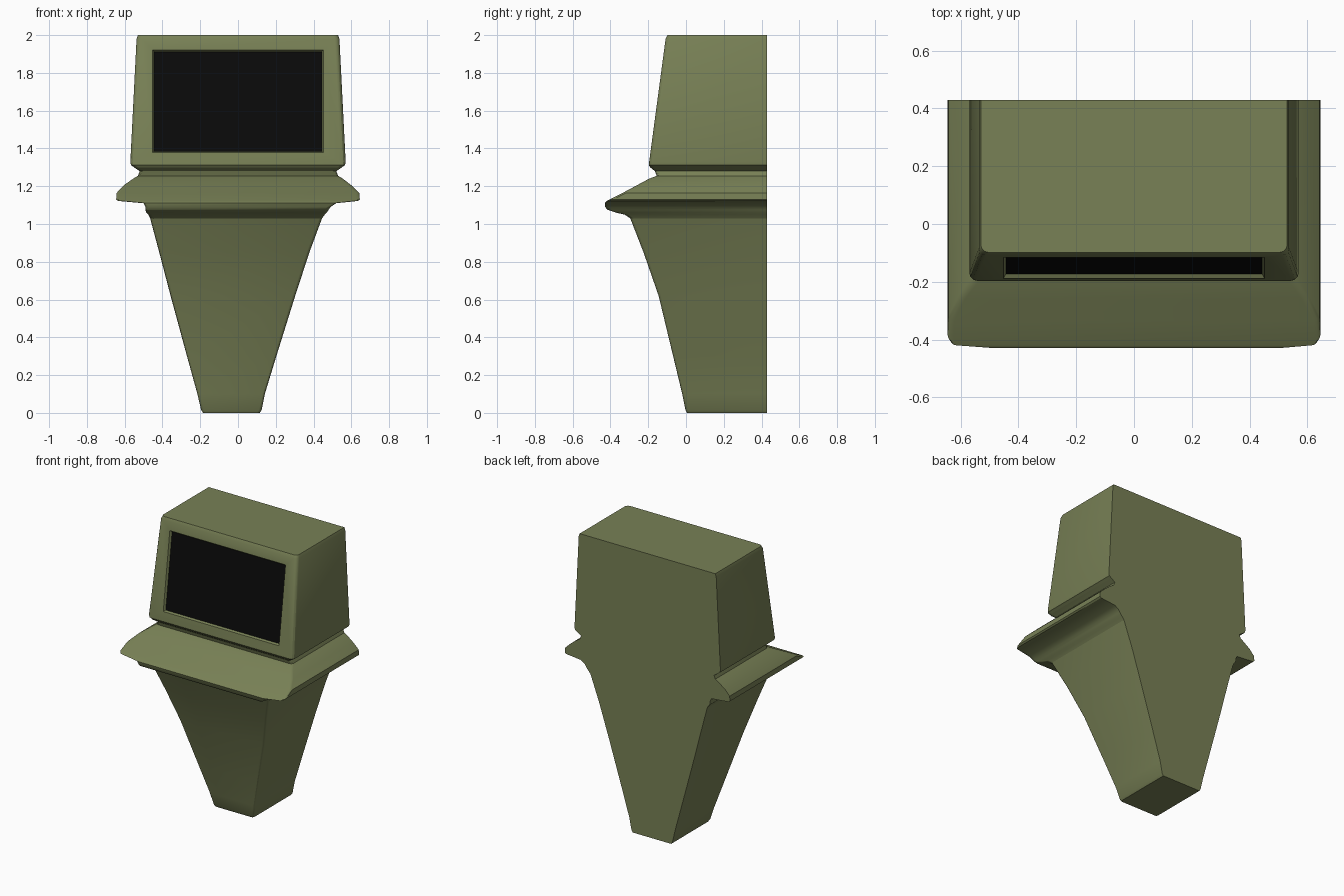
import bpy, bmesh, math

if "Cube" in bpy.data.objects:
    bpy.data.objects.remove(bpy.data.objects["Cube"])

BACK = 0.43


def material(name, rgb):
    m = bpy.data.materials.new(name)
    m.diffuse_color = (*rgb, 1)
    m.use_nodes = True
    m.node_tree.nodes["Principled BSDF"].inputs["Base Color"].default_value = m.diffuse_color
    return m


olive = material("olive", (0.188, 0.218, 0.092))
black = material("screen_black", (0.003, 0.003, 0.003))


def outline(z, xl, xr, yf, r, seg=3):
    """Flat-backed section with rounded front corners."""
    pts = [(xl, BACK, z)]
    for cx, start in ((xl + r, math.pi), (xr - r, 1.5 * math.pi)):
        for i in range(seg + 1):
            a = start + i / seg * math.pi / 2
            pts.append((cx + r * math.cos(a), yf + r + r * math.sin(a), z))
    pts.append((xr, BACK, z))
    return pts


def loft(sections, r, cap_bottom=False, cap_top=False):
    bm = bmesh.new()
    rings = [[bm.verts.new(p) for p in outline(*s, r)] for s in sections]
    n = len(rings[0])
    for a, b in zip(rings, rings[1:]):
        for i in range(n):
            j = (i + 1) % n
            bm.faces.new((a[i], a[j], b[j], b[i]))
    if cap_bottom:
        bm.faces.new(rings[0][::-1])
    if cap_top:
        bm.faces.new(rings[-1])
    bm.normal_update()
    return bm


def finish(bm, name):
    me = bpy.data.meshes.new(name)
    bm.to_mesh(me)
    bm.free()
    me.materials.append(olive)
    me.materials.append(black)
    ob = bpy.data.objects.new(name, me)
    bpy.context.collection.objects.link(ob)
    bpy.ops.object.select_all(action='DESELECT')
    ob.select_set(True)
    bpy.context.view_layer.objects.active = ob
    bpy.ops.object.shade_smooth_by_angle(angle=math.radians(28))


# tapered pedestal: z, left, right, front
finish(loft([
    (0.00, -0.185, 0.115, 0.005),
    (0.015, -0.195, 0.125, -0.003),
    (0.10, -0.215, 0.142, -0.02),
    (0.30, -0.27, 0.203, -0.068),
    (0.62, -0.357, 0.303, -0.145),
    (0.85, -0.417, 0.378, -0.225),
    (1.03, -0.465, 0.445, -0.295),
], 0.015, cap_bottom=True), "pedestal")

# projecting control shelf and the neck groove above it
finish(loft([
    (1.03, -0.465, 0.445, -0.295),
    (1.05, -0.475, 0.46, -0.325),
    (1.06, -0.485, 0.47, -0.37),
    (1.075, -0.49, 0.48, -0.415),
    (1.09, -0.49, 0.49, -0.428),
    (1.11, -0.50, 0.52, -0.43),
    (1.122, -0.635, 0.635, -0.42),
    (1.13, -0.645, 0.645, -0.405),
    (1.165, -0.642, 0.642, -0.335),
    (1.205, -0.605, 0.60, -0.26),
    (1.24, -0.555, 0.555, -0.195),
    (1.255, -0.53, 0.53, -0.155),
    (1.28, -0.52, 0.52, -0.165),
    (1.30, -0.55, 0.55, -0.19),
], 0.02), "control_shelf")

# monitor housing with sloped front
Z0, Z1, Y0, Y1 = 1.33, 1.98, -0.195, -0.108
head = loft([
    (1.30, -0.55, 0.55, -0.19),
    (1.312, -0.567, 0.567, -0.197),
    (Z0, -0.57, 0.57, Y0),
    (Z1, -0.537, 0.537, Y1),
    (2.00, -0.53, 0.53, -0.098),
], 0.025, cap_top=True)

# recessed screen in the front face
front = max((f for f in head.faces if f.normal.y < -0.9), key=lambda f: f.calc_area())
bmesh.ops.inset_individual(head, faces=[front], thickness=0.06)
mid = (Z0 + Z1) / 2
for v in front.verts:
    low = v.co.z < mid
    v.co.x = math.copysign(0.452, v.co.x)
    v.co.z = 1.378 if low else 1.922
    v.co.y = Y0 + (v.co.z - Z0) / (Z1 - Z0) * (Y1 - Y0)
head.normal_update()
bmesh.ops.inset_individual(head, faces=[front], thickness=0.012, depth=-0.015)
front.material_index = 1
finish(head, "monitor_housing")
